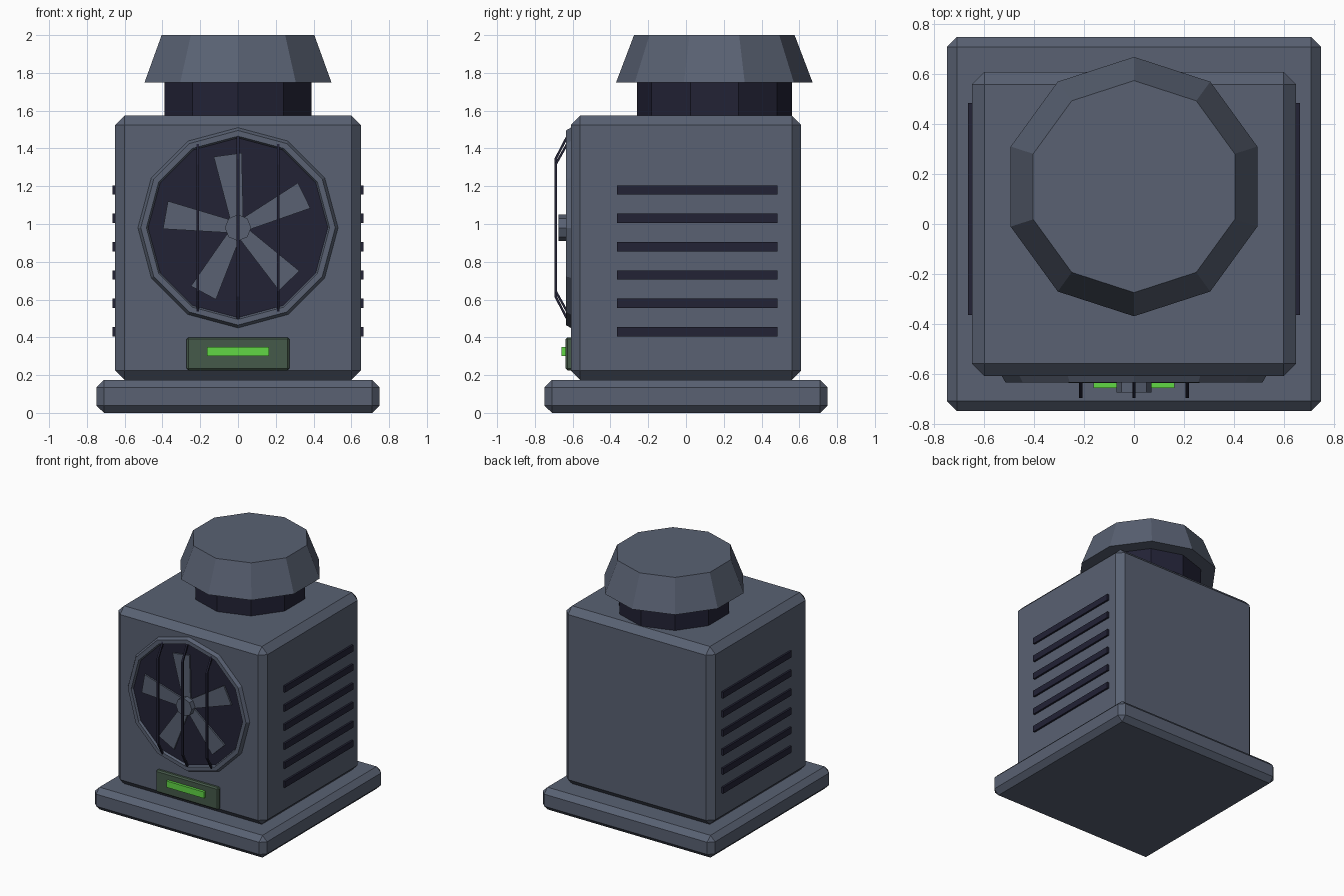
import bpy, bmesh, math
from mathutils import Matrix, Vector

cube = bpy.data.objects.get("Cube")
if cube:
    bpy.data.objects.remove(cube, do_unlink=True)


def material(name, rgb):
    m = bpy.data.materials.new(name)
    m.use_nodes = True
    m.diffuse_color = (*rgb, 1)
    m.node_tree.nodes["Principled BSDF"].inputs["Base Color"].default_value = (*rgb, 1)
    return m


STEEL = material("slate steel", (0.10, 0.12, 0.17))
DARK = material("dark navy", (0.016, 0.016, 0.036))
PANEL = material("dull green", (0.06, 0.10, 0.067))
GLOW = material("bright green", (0.12, 0.68, 0.06))


def finish(name, bm, mat):
    bmesh.ops.recalc_face_normals(bm, faces=bm.faces)
    me = bpy.data.meshes.new(name)
    bm.to_mesh(me)
    bm.free()
    me.materials.append(mat)
    ob = bpy.data.objects.new(name, me)
    bpy.context.collection.objects.link(ob)
    return ob


def box(name, lo, hi, mat, chamfer=0):
    lo, hi = Vector(lo), Vector(hi)
    bm = bmesh.new()
    bmesh.ops.create_cube(bm, size=1, matrix=Matrix.Translation((lo + hi) / 2)
                          @ Matrix.Diagonal((*(hi - lo), 1)))
    if chamfer:
        bmesh.ops.bevel(bm, geom=bm.edges[:], offset=chamfer, segments=1, affect='EDGES')
    return finish(name, bm, mat)


def loft(bm, rings, closed=False):
    """Skin a list of point rings; cap the ends or join them up."""
    vs = [[bm.verts.new(p) for p in ring] for ring in rings]
    pairs = list(zip(vs, vs[1:])) + ([(vs[-1], vs[0])] if closed else [])
    for a, b in pairs:
        for i in range(len(a)):
            j = (i + 1) % len(a)
            bm.faces.new((a[i], a[j], b[j], b[i]))
    if not closed:
        bm.faces.new(vs[0])
        bm.faces.new(vs[-1])


def circle(n, r):
    return [(r * math.sin(2 * math.pi * i / n), r * math.cos(2 * math.pi * i / n))
            for i in range(n)]


FAN_Z, FRONT = 0.98, -0.61


def upright(name, n, y, levels, mat):
    """Vertical turned part from (radius, z) levels."""
    bm = bmesh.new()
    loft(bm, [[(a, y + b, z) for a, b in circle(n, r)] for r, z in levels])
    return finish(name, bm, mat)


def facing(name, n, levels, mat, closed=False):
    """Turned part around the fan axis from (radius, y) levels."""
    bm = bmesh.new()
    loft(bm, [[(a, y, FAN_Z + b) for a, b in circle(n, r)] for r, y in levels], closed)
    return finish(name, bm, mat)


# Housing
box("base_plinth", (-0.75, -0.75, 0), (0.75, 0.75, 0.175), STEEL, 0.04)
box("body_housing", (-0.65, FRONT, 0.175), (0.65, 0.61, 1.575), STEEL, 0.05)

# Exhaust stack and cap
upright("exhaust_neck", 10, 0.15, [(0.41, 1.55), (0.41, 1.76)], DARK)
upright("exhaust_cap", 10, 0.15, [(0.52, 1.75), (0.425, 2.0)], STEEL)

# Side vents
for side, s in (("left", 1), ("right", -1)):
    for i in range(6):
        z = 0.43 + 0.15 * i
        xs = sorted((0.64 * s, 0.665 * s))
        box(f"{side}_vent_{i + 1}", (xs[0], -0.365, z - 0.025), (xs[1], 0.485, z + 0.025), DARK)

# Fan opening, rim and hub
facing("fan_backing", 12, [(0.49, -0.60), (0.49, -0.62)], DARK)
rim = [(0.5 + 0.03 * math.cos(k * math.pi / 3), FRONT + 0.03 * math.sin(k * math.pi / 3))
       for k in range(6)]
facing("fan_rim", 12, rim, STEEL, closed=True)
facing("fan_hub", 8, [(0.07, -0.615), (0.07, -0.675)], STEEL)

# Fan blades flare towards the tip
for i in range(5):
    turn = math.radians(26 + 72 * i)
    u = Vector((math.cos(turn), 0, math.sin(turn)))
    v = Vector((-u.z, 0, u.x))
    outline = [(0.05, -0.035), (0.39, -0.075), (0.39, 0.075), (0.05, 0.035)]
    bm = bmesh.new()
    loft(bm, [[u * r + v * w + Vector((0, y, FAN_Z)) for r, w in outline]
              for y in (-0.615, -0.632)])
    finish(f"fan_blade_{i + 1}", bm, STEEL)

# Guard bars bow out in front of the fan
for i, (x, h) in enumerate(((-0.213, 0.46), (0, 0.5), (0.213, 0.46))):
    t = 0.007
    path = [(-h, -0.62), (-0.73 * h, -0.69), (0.73 * h, -0.69), (h, -0.62)]
    bm = bmesh.new()
    loft(bm, [[(x + a * t, y + b * t, FAN_Z + z) for a, b in ((-1, -1), (1, -1), (1, 1), (-1, 1))]
              for z, y in path])
    finish(f"guard_bar_{i + 1}", bm, DARK)

# Status display
box("display_panel", (-0.272, -0.637, 0.225), (0.272, -0.60, 0.40), PANEL, 0.01)
box("display_light", (-0.163, -0.658, 0.30), (0.163, -0.62, 0.35), GLOW)
